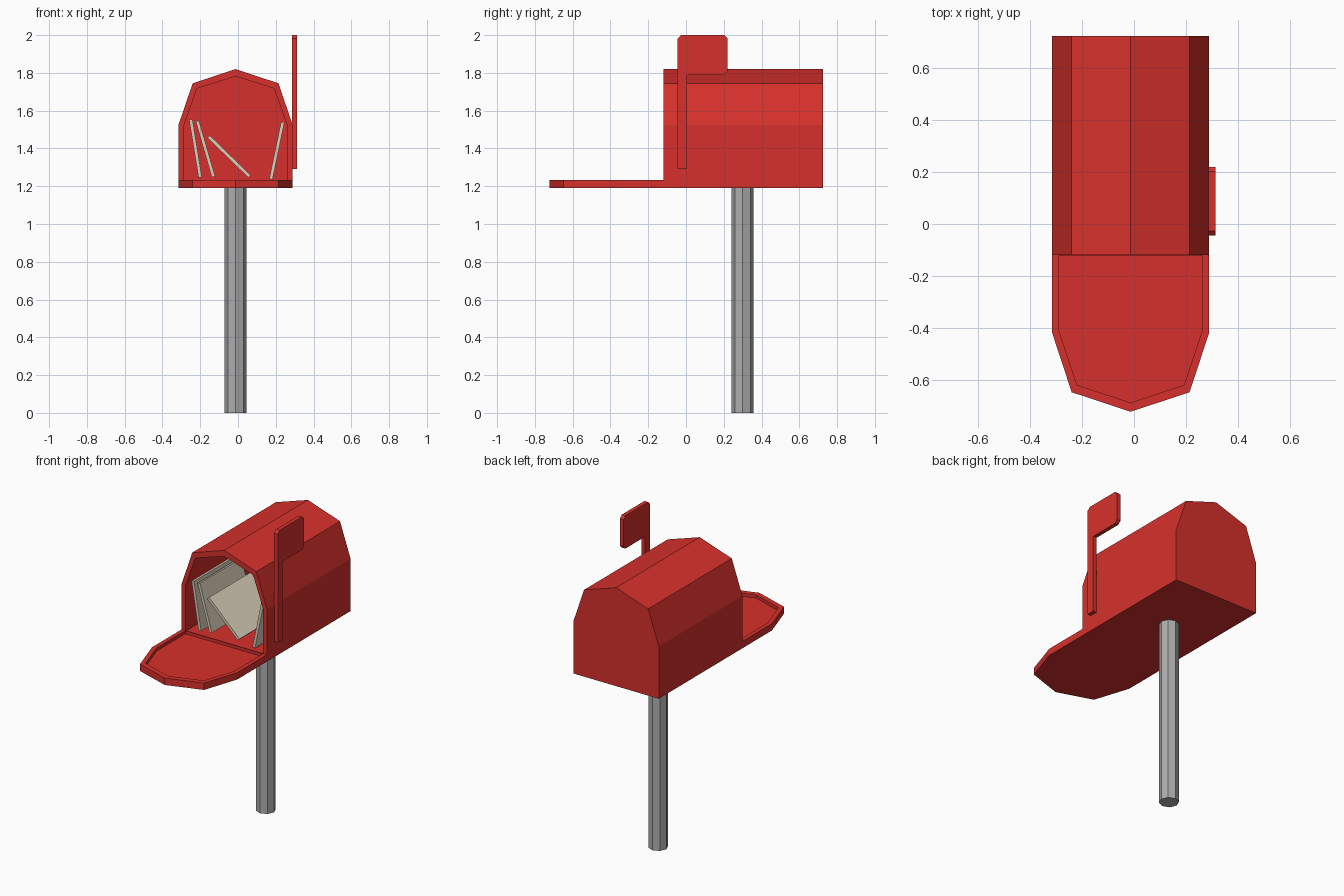
import bpy, bmesh
from math import atan2, hypot, pi
from mathutils import Matrix, Vector

if "Cube" in bpy.data.objects:
    bpy.data.objects.remove(bpy.data.objects["Cube"])

CX = -0.013          # centre line of the box and post
FRONT, BACK, FLOOR = -0.12, 0.725, 1.19


def material(name, rgb):
    m = bpy.data.materials.new(name)
    m.diffuse_color = (*rgb, 1)
    m.use_nodes = True
    m.node_tree.nodes["Principled BSDF"].inputs["Base Color"].default_value = m.diffuse_color
    return m


RED = material("red_paint", (0.68, 0.03, 0.025))
PAPER = material("paper", (0.72, 0.64, 0.5))
GREY = material("grey_metal", (0.42, 0.42, 0.42))


def finish(bm, name, mat):
    bmesh.ops.recalc_face_normals(bm, faces=bm.faces)
    me = bpy.data.meshes.new(name)
    bm.to_mesh(me)
    bm.free()
    ob = bpy.data.objects.new(name, me)
    bpy.context.collection.objects.link(ob)
    me.materials.append(mat)
    return ob


def arch(half, base, side, shoulder, shoulder_h, peak):
    """Seven-point mailbox outline, mirrored about the centre."""
    left = [(-half, base), (-half, side), (-shoulder, shoulder_h)]
    return left + [(0, peak)] + [(-x, h) for x, h in reversed(left)]


def tray(name, outer, inner, depth, cavity, place):
    """Solid prism with a recess cut into its open face (d = 0)."""
    bm = bmesh.new()
    rings = [[bm.verts.new(place(x, h, d)) for x, h in pts]
             for pts, d in ((outer, depth), (outer, 0), (inner, 0), (inner, cavity))]
    n = len(outer)
    for a, b in zip(rings, rings[1:]):
        for i in range(n):
            j = (i + 1) % n
            bm.faces.new((a[i], a[j], b[j], b[i]))
    bm.faces.new(rings[0])
    bm.faces.new(rings[-1])
    return finish(bm, name, RED)


# Box body, open at the front
tray("box_body",
     arch(0.302, 0, 0.335, 0.227, 0.555, 0.63),
     arch(0.275, 0.04, 0.328, 0.204, 0.527, 0.592),
     BACK - FRONT, BACK - FRONT - 0.025,
     lambda x, h, d: (CX + x, FRONT + d, FLOOR + h))

# Door folded down, with a raised rim
tray("open_door",
     arch(0.302, 0, 0.3, 0.227, 0.528, 0.603),
     arch(0.275, 0.001, 0.293, 0.206, 0.5, 0.568),
     0.044, 0.02,
     lambda x, h, d: (CX + x, FRONT - h, FLOOR + 0.044 - d))

# Signal flag with clipped corners, on the right side
bm = bmesh.new()
c = 0.018
outline = [(-0.045, 1.29), (0.005, 1.29), (0.005, 1.79), (0.22 - c, 1.79),
           (0.22, 1.79 + c), (0.22, 2 - c), (0.22 - c, 2), (-0.045 + c, 2),
           (-0.045, 2 - c)]
face = bm.faces.new([bm.verts.new((0.287, y, z)) for y, z in outline])
ext = bmesh.ops.extrude_face_region(bm, geom=[face], use_keep_orig=True)
bmesh.ops.translate(bm, vec=(0.026, 0, 0),
                    verts=[v for v in ext["geom"] if isinstance(v, bmesh.types.BMVert)])
finish(bm, "signal_flag", RED)

# Eight-sided post
bm = bmesh.new()
bmesh.ops.create_cone(bm, cap_ends=True, segments=8, radius1=0.058, radius2=0.058,
                      depth=1.2, matrix=Matrix.Translation((CX, 0.3, 0.6)))
finish(bm, "post", GREY)

# Letters leaning inside: top x, top z, bottom x, bottom z, front y
letters = [(-0.25, 1.553, -0.2, 1.247, -0.1),
           (-0.215, 1.545, -0.13, 1.25, -0.09),
           (-0.155, 1.462, 0.06, 1.253, -0.08),
           (0.237, 1.54, 0.174, 1.237, -0.09)]
for i, (tx, tz, bx, bz, y) in enumerate(letters, 1):
    bm = bmesh.new()
    length = hypot(tx - bx, tz - bz)
    mat = (Matrix.Translation(((tx + bx) / 2, y + 0.21, (tz + bz) / 2))
           @ Matrix.Rotation(atan2(tx - bx, tz - bz), 4, 'Y')
           @ Matrix.Diagonal(Vector((0.018, 0.42, length, 1))))
    bmesh.ops.create_cube(bm, size=1, matrix=mat)
    finish(bm, f"letter_{i}", PAPER)
